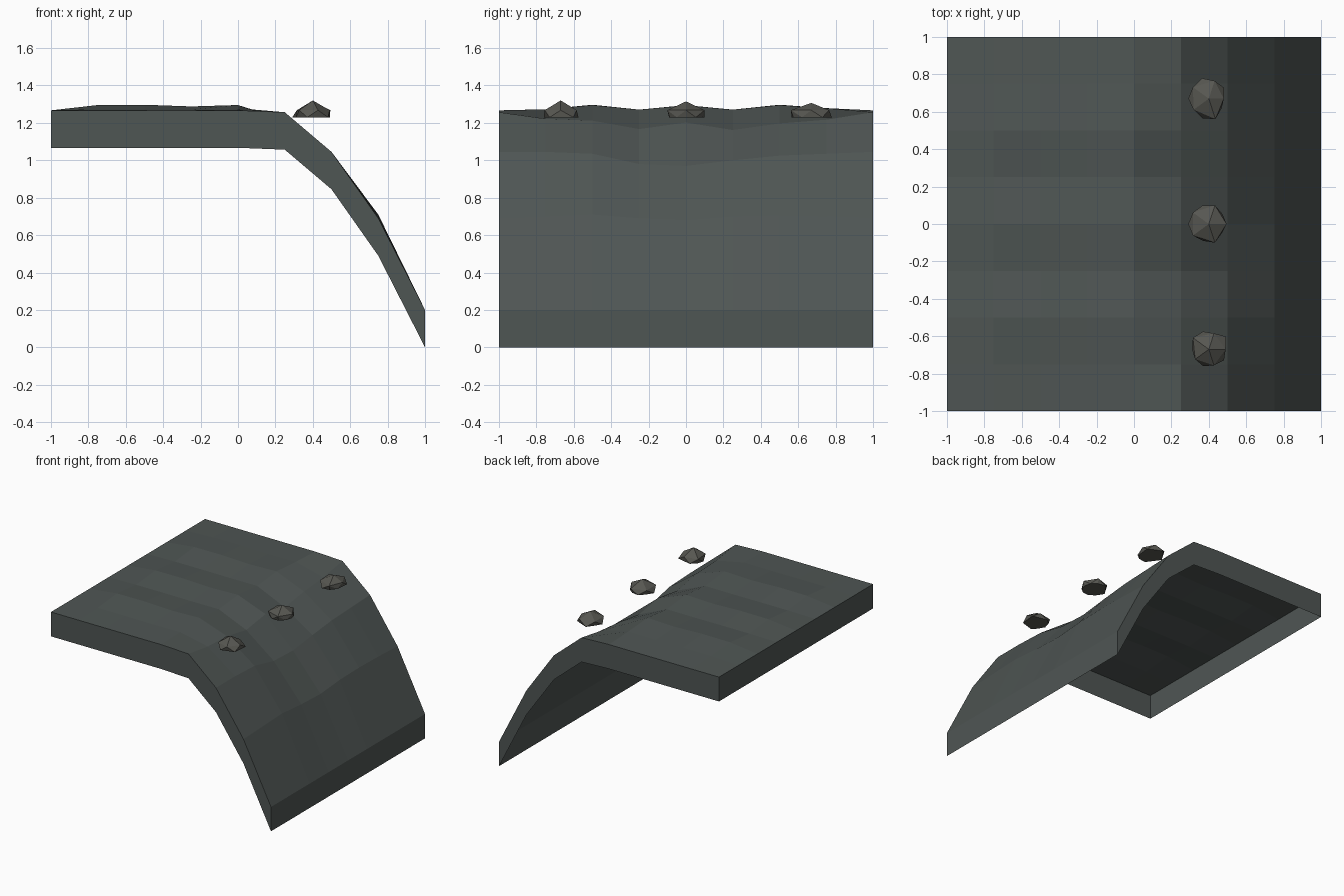
import bpy, bmesh, math

if "Cube" in bpy.data.objects:
    bpy.data.objects.remove(bpy.data.objects["Cube"])

N = 8


def material(name, rgb):
    m = bpy.data.materials.new(name)
    m.diffuse_color = (*rgb, 1)
    m.use_nodes = True
    m.node_tree.nodes["Principled BSDF"].inputs["Base Color"].default_value = m.diffuse_color
    return m


def add_object(name, bm, mat):
    bmesh.ops.recalc_face_normals(bm, faces=bm.faces)
    mesh = bpy.data.meshes.new(name)
    bm.to_mesh(mesh)
    bm.free()
    mesh.materials.append(mat)
    obj = bpy.data.objects.new(name, mesh)
    bpy.context.collection.objects.link(obj)
    return obj


# Cliff tile: edge profile along x, plus small relief along y
profile = [1.267, 1.267, 1.267, 1.267, 1.267, 1.257, 1.045, 0.69, 0.2]
ripple = [0, .006, .030, .004, .028, .004, .030, .012, 0]
swell = [0, .95, 1, .7, .95]
relief = {
    5: [0, -.035, -.045, -.09, -.055, -.095, -.06, -.04, 0],  # eroded crest
    6: [0, 0, -.01, -.065, -.075, -.045, -.02, -.01, 0],      # upper slope
    7: [0, .01, .02, 0, -.01, .01, .015, .01, 0],             # lower slope
}


def height(i, j):
    z = profile[i]
    if i < 5:
        return z + ripple[j] * swell[i]
    return z + (relief[i][j] if i in relief else 0)


bm = bmesh.new()
grid = [[bm.verts.new((-1 + 2 * i / N, -1 + 2 * j / N, height(i, j)))
         for j in range(N + 1)] for i in range(N + 1)]
for i in range(N):
    for j in range(N):
        bm.faces.new((grid[i][j], grid[i + 1][j], grid[i + 1][j + 1], grid[i][j + 1]))

# Skirt hanging 0.2 below the rim, open underneath
rim = [e for e in bm.edges if e.is_boundary]
skirt = bmesh.ops.extrude_edge_only(bm, edges=rim)["geom"]
bmesh.ops.translate(bm, vec=(0, 0, -0.2),
                    verts=[g for g in skirt if isinstance(g, bmesh.types.BMVert)])
add_object("cliff_ground", bm, material("dark_stone", (.078, .092, .088)))

# Boulders: squashed icosahedra with flat bases and uneven outlines
rock_mat = material("boulder_stone", (.095, .095, .083))


def boulder(name, y, top, radii):
    bm = bmesh.new()
    for k, r in enumerate(radii):
        a = k * math.pi / 5
        c, s = r * math.cos(a), r * math.sin(a)
        if k % 2 == 0:
            bm.verts.new((.40 + c, y + s, 1.268))
            c, s = c * .88, s * .88
        bm.verts.new((.40 + c, y + s, 1.23))
    bm.verts.new((.40, y, top))
    bmesh.ops.convex_hull(bm, input=bm.verts)
    add_object(name, bm, rock_mat)


boulder("boulder_front", -.67, 1.32,
        [.09, .115, .09, .10, .105, .09, .09, .095, .09, .10])
boulder("boulder_middle", 0, 1.315,
        [.095, .09, .105, .105, .105, .11, .105, .095, .105, .085])
boulder("boulder_back", .67, 1.307,
        [.08, .10, .10, .115, .105, .11, .10, .11, .115, .085])
